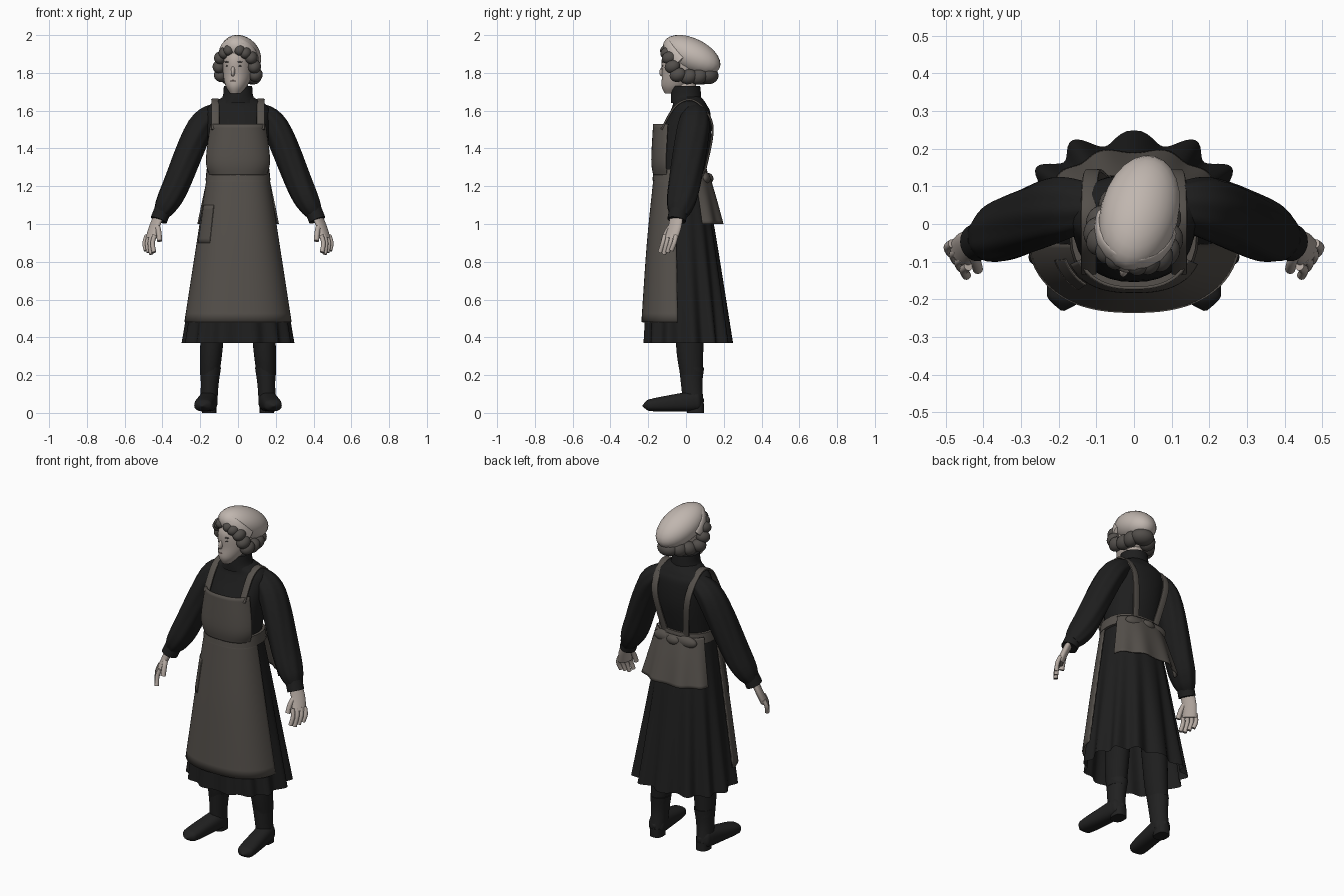
import bpy, bmesh
from math import sin, cos, pi, radians
from mathutils import Vector, Matrix

if "Cube" in bpy.data.objects:
    bpy.data.objects.remove(bpy.data.objects["Cube"])


def material(name, red, green, blue):
    shade = bpy.data.materials.new(name)
    shade.use_nodes = True
    colour = (red, green, blue, 1)
    shade.diffuse_color = colour
    shade.node_tree.nodes["Principled BSDF"].inputs["Base Color"].default_value = colour
    return shade


dress = material("black cloth", .013, .013, .013)
apron = material("grey brown linen", .09, .08, .07)
skin = material("skin", .46, .4, .36)
lips = material("lips", .27, .2, .18)
hair = material("hair", .085, .077, .07)
linen = material("pale cap cloth", .53, .47, .43)
leather = material("black leather", .015, .015, .015)


def finish(name, bm, mat):
    bmesh.ops.recalc_face_normals(bm, faces=bm.faces)
    mesh = bpy.data.meshes.new(name)
    bm.to_mesh(mesh)
    bm.free()
    mesh.materials.append(mat)
    mesh.shade_smooth()
    mesh.set_sharp_from_angle(angle=radians(50))
    part = bpy.data.objects.new(name, mesh)
    bpy.context.collection.objects.link(part)
    return part


def smooth(rows, steps):
    """Refine a list of rows with a curve that passes through each row."""
    rows = [Vector(row) for row in rows]
    padded = [rows[0]] + rows + [rows[-1]]
    refined = []
    for before, start, end, after in zip(padded, rows, rows[1:], padded[3:]):
        leave, arrive = (end - before) / 2, (after - start) / 2
        for step in range(steps):
            t = step / steps
            blend = t * t * (3 - 2 * t)
            refined.append(start * (1 - blend) + end * blend
                           + leave * (t * (1 - t) ** 2) - arrive * (t * t * (1 - t)))
    return refined + [rows[-1]]


def power(value, exponent):
    return abs(value) ** exponent * (1 if value >= 0 else -1)


def loft(name, rows, mat, sides=32, ref=None, span=None, fold=None, open_ends=False, square=1):
    """Skin rings (x, y, z, width, depth); level without ref, else square to the path."""
    rows = smooth(rows, 6)
    centres = [Vector(row[:3]) for row in rows]
    first, last = span or (0, 360)
    bm = bmesh.new()
    rings = []
    for i, row in enumerate(rows):
        across, along = Vector((1, 0, 0)), Vector((0, 1, 0))
        if ref:
            ahead = centres[min(i + 1, len(rows) - 1)] - centres[max(i - 1, 0)]
            ahead.normalize()
            along = Vector(ref)
            along = (along - ahead * along.dot(ahead)).normalized()
            across = along.cross(ahead)
        ring = []
        for j in range(sides + bool(span)):
            angle = radians(first + (last - first) * j / sides)
            scale = fold(angle, row[2]) if fold else 1
            ring.append(bm.verts.new(centres[i]
                                     + across * (power(sin(angle), square) * row[3] * scale)
                                     - along * (power(cos(angle), square) * row[4] * scale)))
        rings.append(ring)
    for upper, lower in zip(rings, rings[1:]):
        for j in range(sides):
            k = (j + 1) % len(upper)
            bm.faces.new((upper[j], upper[k], lower[k], lower[j]))
    if not span and not open_ends:
        bm.faces.new(rings[0])
        bm.faces.new(rings[-1])
    part = finish(name, bm, mat)
    if span:
        cloth = part.modifiers.new("cloth thickness", "SOLIDIFY")
        cloth.thickness, cloth.offset = .008, 0
    return part


def ball(name, centre, size, mat, tilt=0):
    bm = bmesh.new()
    place = (Matrix.Translation(centre) @ Matrix.Rotation(radians(tilt), 4, "X")
             @ Matrix.Diagonal((*size, 1)))
    bmesh.ops.create_uvsphere(bm, u_segments=24, v_segments=14, radius=1, matrix=place)
    return finish(name, bm, mat)


def stack(*rows):
    """Rings centred on the body, given as (y, z, width, depth)."""
    return [(0, *row) for row in rows]


def limb(sign, wide, *rows):
    """Rings (x, y, z, radius) on one side of the body, deeper than broad by wide."""
    return [(sign * x, y, z, radius, radius * wide) for x, y, z, radius in rows]


def tube(sign, radius, wide, *points):
    return limb(sign, wide, *[(*point, radius) for point in points])


def skirt_ring(z, gap=0):
    """Skirt outline at a height, moved outwards by gap."""
    drop = max(0, 1.27 - z) / .9
    return (0, .03 * (drop - 1), z, .15 + .14 * drop + gap, .125 + .105 * drop ** .8 + gap)


def pleats(angle, z):
    back = (1 - cos(angle)) / 2
    depth = max(0, 1.2 - z) * (.05 + .05 * back)
    return 1 + depth * (back - 1 - cos(13 * angle))


def ripples(angle, z):
    return 1 + (1.27 - z) * .12 * cos(11 * angle)


def gathers(angle, z):
    return 1 + .025 * cos(8 * angle + 9 * z)


# Dress: pleated skirt, bodice and high collar
loft("skirt", [skirt_ring(z) for z in (1.27, 1, .7, .37)], dress,
     sides=156, fold=pleats, open_ends=True, square=.85)
loft("bodice", stack((-.03, 1.25, .15, .12), (-.01, 1.44, .16, .14), (.02, 1.58, .17, .11),
                     (.02, 1.63, .15, .09), (.01, 1.66, .1, .08), (0, 1.68, .07, .07)),
     dress, square=.9)
loft("collar", stack((0, 1.64, .1, .08), (0, 1.68, .08, .08), (0, 1.73, .075, .075)), dress)
ball("neck", (0, 0, 1.72), (.055, .055, .1), skin)

# Apron: wrapped skirt, bib, band, pocket and tied tails
loft("apron_skirt", [skirt_ring(z, .009) for z in (1.26, .9, .48)], apron,
     sides=48, span=(-83, 83), square=.82)
loft("apron_bib", stack((-.03, 1.26, .16, .14), (-.03, 1.34, .18, .15), (-.02, 1.53, .155, .15)),
     apron, span=(-65, 65), square=.8)
loft("waistband", [skirt_ring(z, .016) for z in (1.23, 1.29)], apron, square=.85)
loft("pocket", [skirt_ring(z, .012) for z in (1.1, .9)], apron, span=(-70, -38), square=.82)
loft("apron_tails", [skirt_ring(z, .15 - .1 * z) for z in (1.27, 1.15, 1)], apron,
     sides=60, span=(117, 241), fold=ripples, square=.85)
ball("apron_knot", (0, .115, 1.24), (.045, .03, .03), apron)

for sign, tag in ((1, "left_"), (-1, "right_")):
    ball(tag + "bow_loop", (sign * .07, .1, 1.24), (.07, .03, .035), apron)
    loft(tag + "strap", tube(sign, .006, 3.5, (.12, -.13, 1.5), (.12, -.05, 1.63), (.12, .05, 1.65),
                             (.11, .14, 1.52), (.07, .1, 1.28)),
         apron, sides=12, ref=(1, 0, 0), square=.6)

    # Sleeve, cuff and hand
    loft(tag + "sleeve", limb(sign, 1.2, (.1, .05, 1.6, .045), (.2, .04, 1.51, .07),
                              (.33, -.01, 1.2, .07), (.38, -.03, 1.1, .06), (.41, -.04, 1.05, .04)),
         dress, sides=48, ref=(0, 1, 0), fold=gathers)
    loft(tag + "cuff", tube(sign, .045, 1.1, (.4, -.04, 1.07), (.42, -.05, 1.02)),
         dress, ref=(0, 1, 0))
    loft(tag + "palm", tube(sign, .02, 2, (.42, -.05, 1.04), (.445, -.06, .98), (.462, -.08, .92)),
         skin, ref=(2 * sign, 3, 0))
    for finger in range(4):
        x, y = .44 + .014 * finger, .02 * finger - .112
        tip = .84 + .01 * abs(finger - 1)
        loft(tag + "finger_" + "abcd"[finger],
             tube(sign, .012, 1, (x, y, .94), (x + .012, y - .01, .9), (x + .005, y - .025, tip)),
             skin, sides=12, ref=(0, 1, 0))
    loft(tag + "thumb", tube(sign, .014, 1, (.43, -.07, 1), (.42, -.1, .96), (.415, -.12, .91)),
         skin, sides=12, ref=(0, 1, 0))

    # Stocking and boot
    loft(tag + "stocking", limb(sign, 1.2, (.12, .02, .7, .07), (.14, .02, .35, .06),
                                (.15, .03, .2, .05)), dress)
    loft(tag + "boot_shaft", limb(sign, 1.2, (.145, .03, .24, .055), (.15, .03, .15, .047),
                                  (.155, .04, .04, .045)), leather)
    foot = []
    for step in range(13):
        t = step / 12
        rounding = .1 + .9 * (1 - (2 * t - 1) ** 6) ** .5
        height = .06 - .03 * t
        foot.append((sign * (.15 + .04 * t), .095 - .325 * t, height + .007,
                     .05 * rounding, height * rounding))
    loft(tag + "boot_foot", foot, leather, ref=(0, 0, 1), square=.8)
    loft(tag + "boot_heel", tube(sign, .038, 1.2, (.153, .05, .05), (.153, .05, 0)),
         leather, square=.8)

# Head: face, cap and pinned curls, built facing forward and then turned
band = [(.1 * cos(a), -.01 - .095 * sin(a), 1.86 + .1 * sin(a), .01, .03)
        for a in [pi * step / 8 for step in range(9)]]
head = [
    loft("head", stack((-.085, 1.69, .025, .03), (-.06, 1.73, .055, .073), (-.03, 1.79, .075, .1),
                       (0, 1.88, .08, .13), (0, 1.95, .05, .08)), skin),
    ball("nose", (0, -.125, 1.81), (.012, .02, .03), skin, tilt=-20),
    ball("mouth", (0, -.12, 1.757), (.022, .015, .007), lips),
    ball("cap", (0, .03, 1.893), (.104, .167, .09), linen, tilt=-25),
    loft("cap_band", band, linen, ref=(0, 1, 2)),
    ball("bun", (0, .12, 1.785), (.065, .055, .045), hair)]
for sign, tag in ((1, "left_"), (-1, "right_")):
    head.append(ball(tag + "eye", (sign * .03, -.115, 1.837), (.013, .01, .005), hair))
    head.append(ball(tag + "brow", (sign * .03, -.117, 1.858), (.019, .01, .004), hair))
    hairline = smooth([(.03, -.1, 1.92), (.085, -.07, 1.88), (.095, -.02, 1.79), (.05, .08, 1.78)], 2)
    for i, spot in enumerate(hairline):
        radius = .029 + .002 * i
        head.append(ball(tag + "curl_" + "abcdefg"[i], (sign * spot.x, spot.y, spot.z),
                         (radius, radius * 1.2, radius), hair, tilt=20))

turn = Matrix.Translation((.012, .02, 0)) @ Matrix.Rotation(radians(-15), 4, "Z")
for part in head:
    part.matrix_world = turn @ Matrix.Translation((0, -.02, 0))
